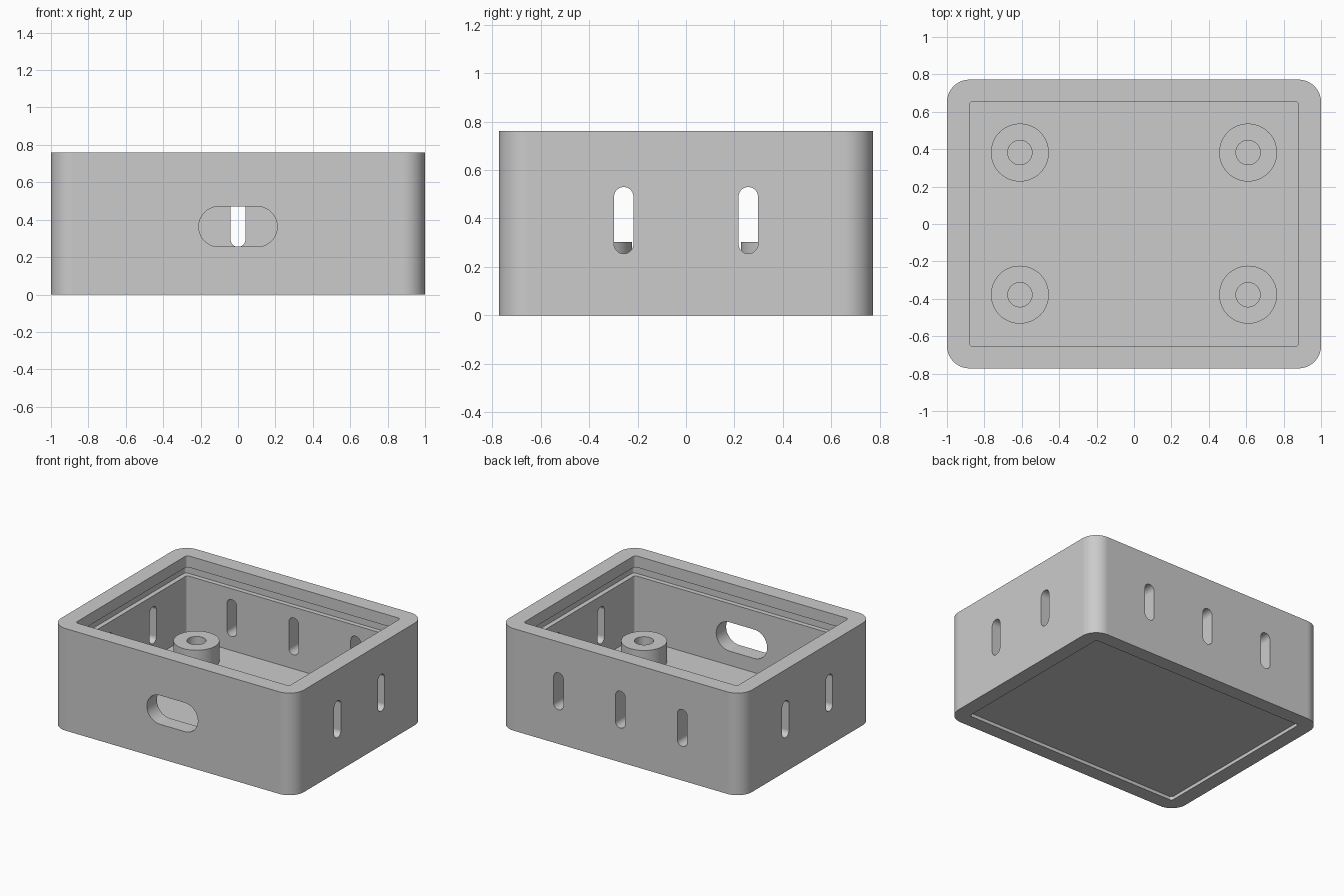
import bpy, bmesh, math
from mathutils import Matrix, Vector

if "Cube" in bpy.data.objects:
    bpy.data.objects.remove(bpy.data.objects["Cube"], do_unlink=True)

grey = bpy.data.materials.new("matte grey plastic")
grey.use_nodes = True
colour = (0.6, 0.6, 0.6, 1)
grey.diffuse_color = colour
grey.node_tree.nodes["Principled BSDF"].inputs["Base Color"].default_value = colour

HEIGHT, FLOOR = 0.76, 0.15


def rounded_rect(hx, hy, r, steps=10):
    """Outline of a rectangle with rounded corners, anticlockwise."""
    points = []
    for corner, (sx, sy) in enumerate([(1, 1), (-1, 1), (-1, -1), (1, -1)]):
        for i in range(steps + 1):
            a = math.pi / 2 * (corner + i / steps)
            points.append((sx * (hx - r) + r * math.cos(a),
                           sy * (hy - r) + r * math.sin(a)))
    return points


def circle(r, n=48):
    return [(r * math.cos(2 * math.pi * i / n), r * math.sin(2 * math.pi * i / n))
            for i in range(n)]


def loft(bm, sections, closed=False):
    """Skin a stack of (outline, z) sections; cap the ends or close the ring."""
    rings = [[bm.verts.new((x, y, z)) for x, y in outline] for outline, z in sections]
    pairs = list(zip(rings, rings[1:]))
    if closed:
        pairs.append((rings[-1], rings[0]))
    else:
        bm.faces.new(rings[0])
        bm.faces.new(rings[-1])
    for a, b in pairs:
        for i in range(len(a)):
            j = (i + 1) % len(a)
            bm.faces.new((a[i], a[j], b[j], b[i]))
    return [v for ring in rings for v in ring]


def make_object(name, bm):
    bmesh.ops.recalc_face_normals(bm, faces=bm.faces)
    mesh = bpy.data.meshes.new(name)
    bm.to_mesh(mesh)
    bm.free()
    mesh.materials.append(grey)
    ob = bpy.data.objects.new(name, mesh)
    bpy.context.collection.objects.link(ob)
    return ob


def activate(ob):
    bpy.ops.object.select_all(action='DESELECT')
    ob.select_set(True)
    bpy.context.view_layer.objects.active = ob


def smooth(ob):
    activate(ob)
    bpy.ops.object.shade_smooth_by_angle(angle=math.radians(30))
    weighted = ob.modifiers.new("flat walls", 'WEIGHTED_NORMAL')
    weighted.keep_sharp = True


# Box shell: recessed underside, outer wall, rim, lid groove and inner wall
recess = rounded_rect(0.89, 0.665, 0.02)
outer = rounded_rect(1.0, 0.772, 0.12)
inner = rounded_rect(0.88, 0.655, 0.02)
groove = rounded_rect(0.915, 0.69, 0.02)
bm = bmesh.new()
loft(bm, [(recess, 0.025), (recess, 0), (outer, 0), (outer, HEIGHT),
          (inner, HEIGHT), (inner, 0.675), (groove, 0.675), (groove, 0.61),
          (inner, 0.61), (inner, FLOOR)])
box = make_object("box_shell", bm)

# Cutters for the cable opening and the vent slots
bm = bmesh.new()


def add_slot(position, width, height, turn=0):
    r = min(width, height) / 2
    outline = rounded_rect(width / 2, height / 2, r * 0.999)
    verts = loft(bm, [(outline, -0.1), (outline, 0.1)])
    matrix = (Matrix.Translation(Vector(position)) @ Matrix.Rotation(turn, 4, 'Z')
              @ Matrix.Rotation(math.pi / 2, 4, 'X'))
    bmesh.ops.transform(bm, matrix=matrix, verts=verts)


add_slot((0, -0.715, 0.363), 0.42, 0.215)
for x in (-0.51, 0, 0.51):
    add_slot((x, 0.715, 0.392), 0.08, 0.275)
for side in (-1, 1):
    for y in (-0.257, 0.257):
        add_slot((side * 0.94, y, 0.392), 0.08, 0.275, math.pi / 2)
cutter = make_object("slot_cutter", bm)
cutter.hide_render = True

cut = box.modifiers.new("slots", 'BOOLEAN')
cut.operation = 'DIFFERENCE'
cut.solver = 'EXACT'
cut.object = cutter
activate(box)
bpy.ops.object.modifier_apply(modifier=cut.name)
bpy.data.objects.remove(cutter, do_unlink=True)
smooth(box)

# Four hollow screw posts on the floor
for x, x_name in ((-0.61, "right"), (0.61, "left")):
    for y, y_name in ((-0.378, "front"), (0.382, "back")):
        bm = bmesh.new()
        loft(bm, [(circle(0.155), FLOOR - 0.01), (circle(0.155), 0.302),
                  (circle(0.065), 0.302), (circle(0.065), FLOOR - 0.01)], closed=True)
        post = make_object(f"screw_post_{y_name}_{x_name}", bm)
        post.location = (x, y, 0)
        smooth(post)
